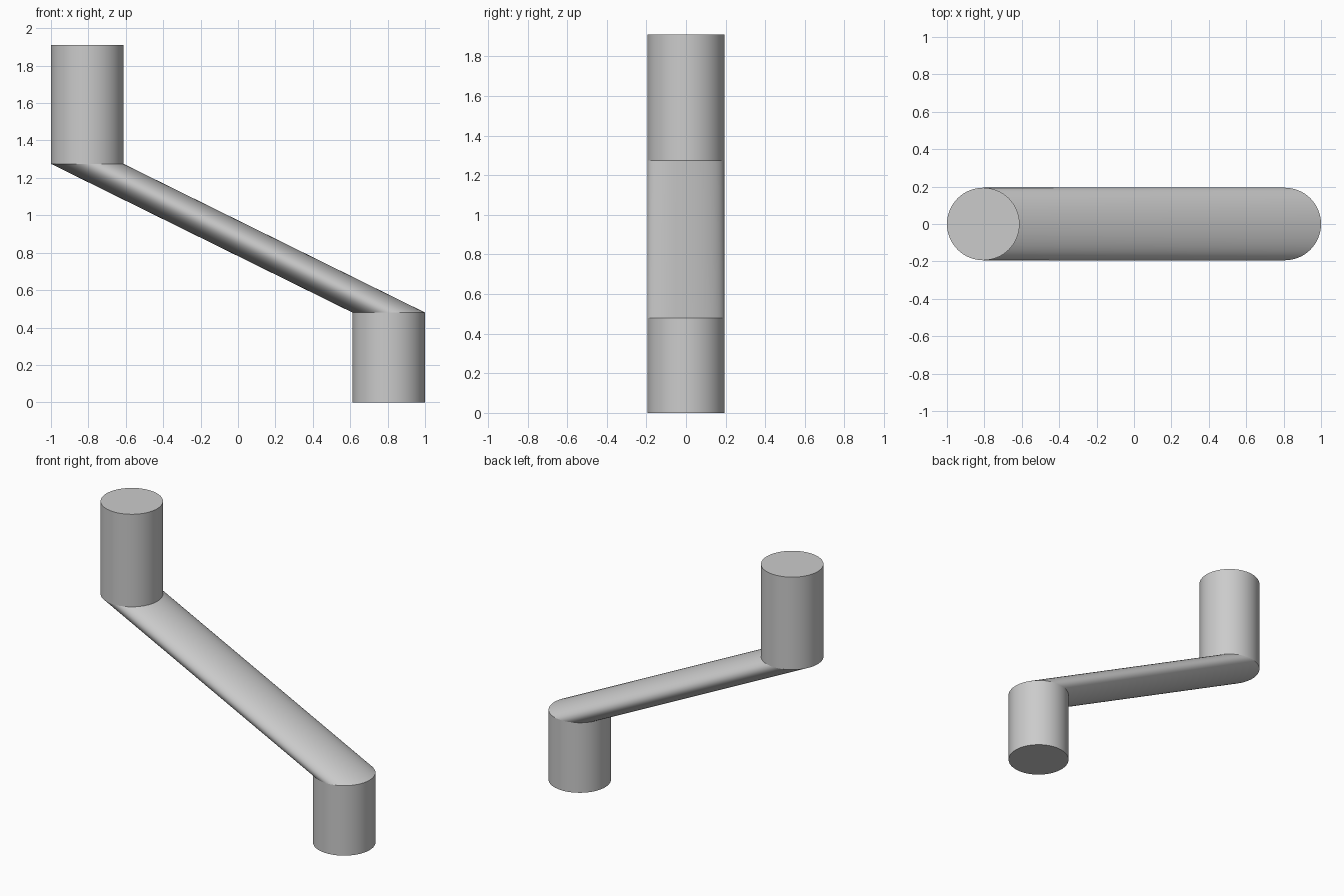
import bpy, bmesh
from math import cos, sin, tau

cube = bpy.data.objects.get("Cube")
if cube:
    bpy.data.objects.remove(cube, do_unlink=True)

SIDES = 64
RADIUS = 0.194
OFFSET = 1 - RADIUS

# Plain grey material
grey = bpy.data.materials.new("plain grey")
grey.use_nodes = True
colour = (0.6, 0.6, 0.6, 1)
grey.diffuse_color = colour
grey.node_tree.nodes["Principled BSDF"].inputs["Base Color"].default_value = colour

# Level circles along the offset path: (x, z)
path = [(OFFSET, 0), (OFFSET, 0.48), (-OFFSET, 1.275), (-OFFSET, 1.91)]

bm = bmesh.new()
rings = []
for x, z in path:
    angles = [tau * i / SIDES for i in range(SIDES)]
    rings.append([bm.verts.new((x + RADIUS * cos(a), RADIUS * sin(a), z)) for a in angles])

# Lower post, slanted link and upper post
for low, high in zip(rings, rings[1:]):
    for i in range(SIDES):
        j = (i + 1) % SIDES
        bm.faces.new((low[i], low[j], high[j], high[i]))

# End caps
bm.faces.new(reversed(rings[0]))
bm.faces.new(rings[-1])

mesh = bpy.data.meshes.new("offset_crank")
bm.to_mesh(mesh)
bm.free()
mesh.materials.append(grey)
crank = bpy.data.objects.new("offset_crank", mesh)
bpy.context.collection.objects.link(crank)

# Smooth sides with a crisp crease at every level circle
mesh.shade_smooth()
for edge in mesh.edges:
    a, b = (mesh.vertices[v].co for v in edge.vertices)
    edge.use_edge_sharp = abs(a.z - b.z) < 1e-5
